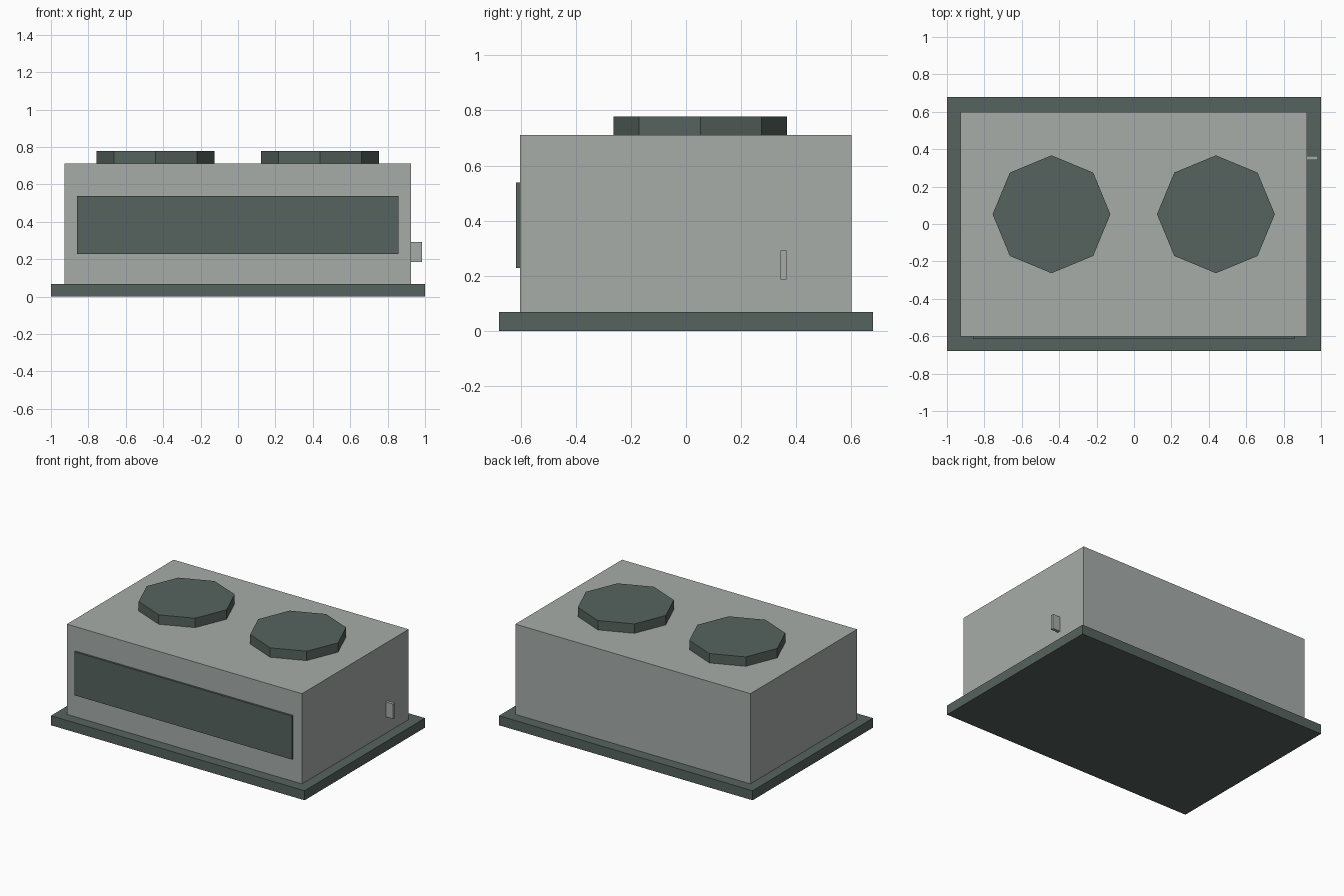
import bpy
import math

if "Cube" in bpy.data.objects:
    bpy.data.objects.remove(bpy.data.objects["Cube"])


def material(name, srgb):
    mat = bpy.data.materials.new(name)
    linear = [((c / 255 + 0.055) / 1.055) ** 2.4 for c in srgb]
    mat.diffuse_color = (*linear, 1)
    mat.use_nodes = True
    mat.node_tree.nodes["Principled BSDF"].inputs["Base Color"].default_value = mat.diffuse_color
    return mat


light_grey = material("light_grey", (166, 172, 169))
dark_green_grey = material("dark_green_grey", (86, 99, 95))


def box(name, x, y, z, mat):
    """Box spanning the given (low, high) ranges."""
    spans = (x, y, z)
    bpy.ops.mesh.primitive_cube_add(size=1, location=[(a + b) / 2 for a, b in spans])
    obj = bpy.context.object
    obj.name = name
    obj.scale = [b - a for a, b in spans]
    bpy.ops.object.transform_apply(location=False, rotation=False, scale=True)
    obj.data.materials.append(mat)


# Plinth and main housing
box("base_plate", (-1, 1), (-0.678, 0.678), (0, 0.068), dark_green_grey)
box("housing", (-0.928, 0.926), (-0.602, 0.6), (0.068, 0.711), light_grey)

# Front grille panel and side handle
box("front_panel", (-0.86, 0.857), (-0.616, -0.6), (0.228, 0.538), dark_green_grey)
box("side_handle", (0.92, 0.984), (0.342, 0.364), (0.186, 0.292), light_grey)

# Octagonal fan covers on the roof
for side, x in (("left", -0.441), ("right", 0.438)):
    bpy.ops.mesh.primitive_cylinder_add(
        vertices=8, radius=0.315, depth=0.07, location=(x, 0.052, 0.743))
    fan = bpy.context.object
    fan.name = side + "_fan_cover"
    fan.data.materials.append(dark_green_grey)
